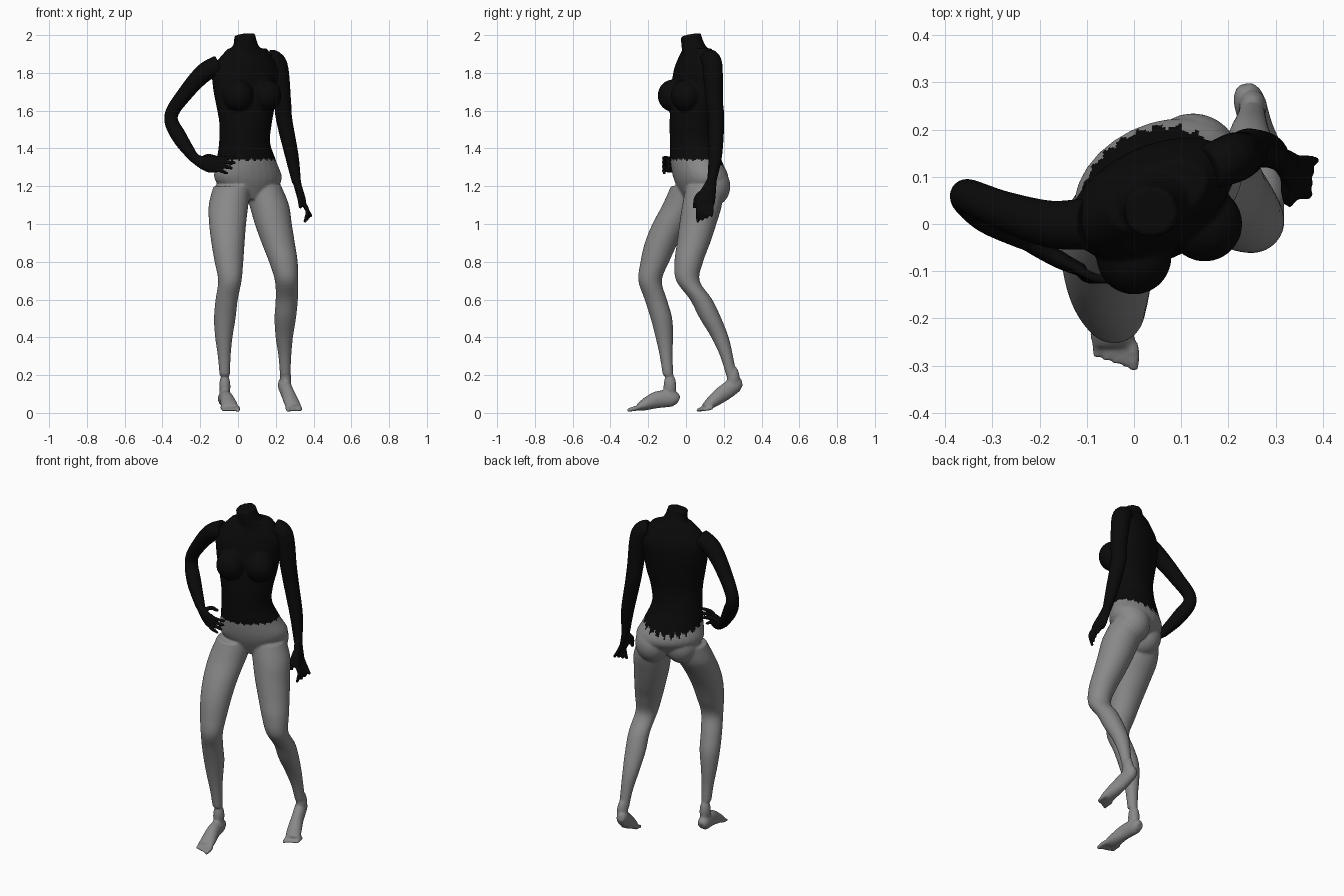
import bpy, bmesh, math
from mathutils import Vector, Matrix

cube = bpy.data.objects.get("Cube")
if cube:
    bpy.data.objects.remove(cube)

SIDES = 28


def material(name, value):
    m = bpy.data.materials.new(name)
    m.use_nodes = True
    m.diffuse_color = (value, value, value, 1)
    m.node_tree.nodes["Principled BSDF"].inputs["Base Color"].default_value = m.diffuse_color
    return m


def resample(points, steps=5):
    """Smooth a list of equal-length tuples with a Catmull-Rom spline."""
    knots = [Vector(q) for q in points]
    knots = [knots[0], *knots, knots[-1]]
    result = []
    for a, b, c, d in zip(knots, knots[1:], knots[2:], knots[3:]):
        tangent_b, tangent_c = (c - a) / 2, (d - b) / 2
        for i in range(steps):
            t = i / steps
            ease = t * t * (3 - 2 * t)
            result.append(b.lerp(c, ease) + tangent_b * t * (1 - t) ** 2
                          - tangent_c * t * t * (1 - t))
    return result + [knots[-1]]


def ellipse(centre, u, v):
    angles = [math.tau * i / SIDES for i in range(SIDES)]
    return [centre + u * math.cos(angle) + v * math.sin(angle) for angle in angles]


def skin_rings(bm, rings):
    loops = [[bm.verts.new(co) for co in ring] for ring in rings]
    for low, high in zip(loops, loops[1:]):
        for i in range(SIDES):
            j = (i + 1) % SIDES
            bm.faces.new((low[i], low[j], high[j], high[i]))
    bm.faces.new(loops[0][::-1])
    bm.faces.new(loops[-1])


def column(bm, start, step, yaw, sections):
    """Evenly spaced level sections: x, y, half width, half depth."""
    turn = Matrix.Rotation(math.radians(yaw), 3, "Z")
    placed = [(x, y, start + step * i, wide, deep)
              for i, (x, y, wide, deep) in enumerate(sections)]
    skin_rings(bm, [ellipse(Vector((x, y, z)), turn @ Vector((wide, 0, 0)), turn @ Vector((0, deep, 0)))
                    for x, y, z, wide, deep in resample(placed)])


def tube(bm, path, wide_axis):
    """Sections square to a path: x, y, z, half width, and half thickness unless round."""
    points = resample(path)
    centres = [p.xyz if len(p) == 4 else Vector(p[:3]) for p in points]
    last = len(points) - 1
    rings = []
    for i, p in enumerate(points):
        along = (centres[min(i + 1, last)] - centres[max(i - 1, 0)]).normalized()
        across = Vector(wide_axis)
        across = (across - along * across.dot(along)).normalized()
        rings.append(ellipse(centres[i], across * p[3], along.cross(across) * p[-1]))
    skin_rings(bm, rings)


def ball(bm, centre, size, yaw=0):
    place = (Matrix.Translation(centre) @ Matrix.Rotation(math.radians(yaw), 4, "Z")
             @ Matrix.Diagonal((*size, 1)))
    bmesh.ops.create_uvsphere(bm, u_segments=24, v_segments=16, radius=1, matrix=place)


def digit(bm, start, middle, tip, radius):
    """A finger or toe with a rounded tip."""
    tube(bm, [(*start, radius), (*middle, radius), (*tip, radius * .8)], (.3, .5, .8))
    ball(bm, tip, [radius * .85] * 3)


def finish(name, bm, voxel, materials):
    """Fuse the overlapping volumes into one smooth skin."""
    bmesh.ops.recalc_face_normals(bm, faces=bm.faces)
    mesh = bpy.data.meshes.new(name)
    bm.to_mesh(mesh)
    bm.free()
    part = bpy.data.objects.new(name, mesh)
    bpy.context.collection.objects.link(part)
    fuse = part.modifiers.new("fuse", "REMESH")
    fuse.mode = "VOXEL"
    fuse.voxel_size = voxel
    soften = part.modifiers.new("soften", "SMOOTH")
    soften.iterations = 4
    evaluated = part.evaluated_get(bpy.context.evaluated_depsgraph_get())
    skin = bpy.data.meshes.new_from_object(evaluated)
    part.modifiers.clear()
    part.data = skin
    skin.materials.clear()
    for m in materials:
        skin.materials.append(m)
    for face in skin.polygons:
        face.use_smooth = True
        face.material_index = 0
    return part


black = material("black_cloth", .003)
grey = material("grey_skin", .25)

# Torso, turned toward the right, and neck
body = bmesh.new()
column(body, 1.13, .1, 26, [
    (.07, .06, .08, .06), (.055, .08, .185, .13), (.045, .055, .165, .13),
    (.035, .035, .14, .115), (.04, .03, .145, .11), (.04, .04, .165, .11),
    (.035, .05, .18, .11), (.04, .06, .185, .1), (.05, .06, .11, .065)])
tube(body, [(.04, .05, 1.9, .1, .07), (.04, .035, 1.95, .065, .06), (.035, .025, 2, .056, .054)], (1, 0, 0))

# Bust and seat
for x, y in ((0, -.07), (.15, 0)):
    ball(body, (x, y, 1.68), (.08, .08, .085), 24)
for x, y in ((.125, .135), (-.015, .06)):
    ball(body, (x, y, 1.2), (.1, .1, .11), 30)

# Legs share one set of girths, from hip to ankle
girths = [.1, .105, .098, .088, .076, .062, .059, .057, .046, .034, .028]
left_line = [(.13, .1), (.165, .085), (.187, .063), (.213, .04), (.24, .015), (.257, .01),
             (.258, .08), (.25, .13), (.245, .18), (.248, .215), (.25, .24)]
right_line = [(-.03, .02), (-.05, -.02), (-.055, -.08), (-.053, -.13), (-.048, -.165), (-.043, -.19),
              (-.06, -.16), (-.07, -.13), (-.075, -.115), (-.073, -.105), (-.07, -.095)]
for line in (left_line, right_line):
    column(body, 1.2, -.1, 0, [(*spot, girth, girth) for spot, girth in zip(line, girths)])
for ankle in ((.252, .25, .18), (-.07, -.085, .14)):
    ball(body, ankle, (.03, .034, .07))

# Feet, the left one raised at the heel
tube(body, [(.235, .295, .16, .018, .02), (.243, .265, .15, .033, .04), (.262, .2, .105, .034, .043),
            (.282, .14, .06, .041, .033), (.297, .1, .028, .042, .019)], (1, .3, 0))
tube(body, [(-.077, -.04, .065, .022, .022), (-.073, -.07, .075, .034, .042), (-.06, -.15, .07, .036, .045),
            (-.047, -.22, .043, .044, .031), (-.042, -.255, .028, .045, .018)], (1, 0, 0))

# Toes, from the big toe outward
for i in range(5):
    radius = .01 if i else .013
    for x, y, shift in ((-.02 * i, -.302 + .006 * i, -.005), (.265 + .0165 * i, .066 + .007 * i, -.004)):
        digit(body, (x + shift, y + .05, .028), (x, y + .025, .022), (x, y, .015), radius)

torso = finish("body", body, .007, [grey, black])

# Ragged hem: black above, dropping lower across the back
for face in torso.data.polygons:
    x, y, z = face.center
    angle = math.atan2(y - .06, x - .05)
    back = max(0, math.cos(angle - 2))
    wave = abs(angle * 3.5 % 1 - .5) + abs(angle * 8.3 % 1 - .5) / 2
    hem = 1.34 - .05 * back + (wave - .4) * (.02 + .05 * back)
    face.material_index = int(z > hem)

# Right arm, bent with the hand on the hip
arm = bmesh.new()
tube(arm, [(-.1, 0, 1.84, .055), (-.18, 0, 1.8, .05), (-.28, .03, 1.69, .041), (-.355, .06, 1.57, .036),
           (-.31, .02, 1.46, .04), (-.23, -.03, 1.345, .026)], (0, 1, 0))
tube(arm, [(-.245, -.02, 1.36, .024, .024), (-.2, -.05, 1.33, .032, .022),
           (-.15, -.08, 1.315, .044, .018), (-.105, -.1, 1.315, .042, .013)], (0, 0, 1))
for i in range(4):
    z = 1.35 - .022 * i
    digit(arm, (-.12, -.095, z), (-.075 - .008 * i, -.116, z), (-.015 - .005 * i * i, -.115, z - .005 * i), .0105)
digit(arm, (-.19, -.04, 1.345), (-.16, -.03, 1.36), (-.12, -.03, 1.355), .012)
finish("right_arm", arm, .006, [black])

# Left arm, hanging
arm = bmesh.new()
tube(arm, [(.16, .12, 1.88, .048), (.21, .14, 1.84, .053), (.235, .15, 1.65, .046), (.245, .16, 1.55, .043),
           (.285, .155, 1.36, .036), (.31, .135, 1.22, .024)], (0, 1, 0))
tube(arm, [(.308, .14, 1.24, .024, .022), (.32, .125, 1.19, .037, .02),
           (.338, .107, 1.13, .05, .019), (.347, .1, 1.1, .047, .014)], (-.2, 1, 0))
for i in range(4):
    y = .063 + .024 * i
    digit(arm, (.344, y, 1.115), (.368, y, 1.07), (.355 + .01 * i, y, 1.015 + .01 * i), .011)
digit(arm, (.322, .095, 1.18), (.325, .055, 1.14), (.33, .045, 1.09), .012)
finish("left_arm", arm, .006, [black])
